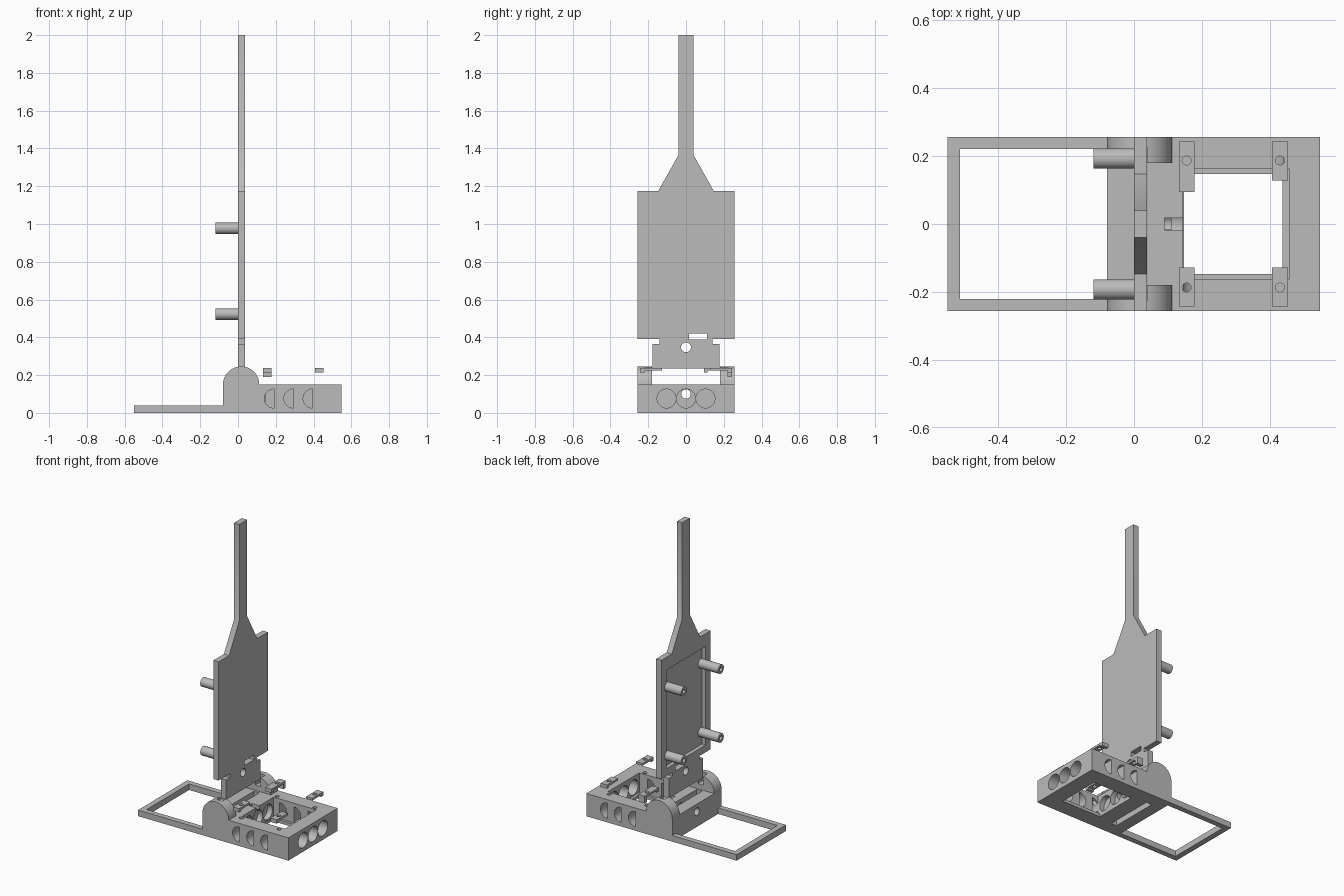
import bpy, bmesh, math
from mathutils import Matrix, Vector

if "Cube" in bpy.data.objects:
    bpy.data.objects.remove(bpy.data.objects["Cube"], do_unlink=True)

grey = bpy.data.materials.new("plain grey")
grey.use_nodes = True
grey.diffuse_color = (0.5, 0.5, 0.5, 1)
grey.node_tree.nodes["Principled BSDF"].inputs["Base Color"].default_value = (0.5, 0.5, 0.5, 1)


def finish(name, bm):
    bmesh.ops.recalc_face_normals(bm, faces=bm.faces)
    mesh = bpy.data.meshes.new(name)
    bm.to_mesh(mesh)
    bm.free()
    mesh.materials.append(grey)
    obj = bpy.data.objects.new(name, mesh)
    bpy.context.collection.objects.link(obj)
    return obj


def box(name, x, y, z):
    bm = bmesh.new()
    bmesh.ops.create_cube(bm, size=1)
    for v in bm.verts:
        v.co = [(r[0] + r[1]) / 2 + c * (r[1] - r[0]) for c, r in zip(v.co, (x, y, z))]
    return finish(name, bm)


def prism(name, points, axis, lo, hi):
    """Extrude a profile along x (points are y, z) or along y (points are x, z)."""
    place = (lambda p, d: (d, p[0], p[1])) if axis == "x" else (lambda p, d: (p[0], d, p[1]))
    bm = bmesh.new()
    face = bm.faces.new([bm.verts.new(place(p, lo)) for p in points])
    ext = bmesh.ops.extrude_face_region(bm, geom=[face])
    shift = Vector(place((0, 0), hi - lo))
    bmesh.ops.translate(bm, vec=shift, verts=[g for g in ext["geom"] if isinstance(g, bmesh.types.BMVert)])
    return finish(name, bm)


def arc(cx, cz, r, start, end, steps=24):
    angles = [math.radians(start + (end - start) * i / steps) for i in range(steps + 1)]
    return [(cx + r * math.cos(a), cz + r * math.sin(a)) for a in angles]


def rod(name, centre, r, length, axis):
    turn = Matrix.Rotation(math.pi / 2, 4, "Y") if axis == "x" else Matrix()
    bm = bmesh.new()
    bmesh.ops.create_cone(bm, cap_ends=True, segments=32, radius1=r, radius2=r,
                          depth=length, matrix=Matrix.Translation(centre) @ turn)
    return finish(name, bm)


def cut(target, cutters):
    bpy.context.view_layer.objects.active = target
    for c in cutters:
        mod = target.modifiers.new("cut", "BOOLEAN")
        mod.operation, mod.solver, mod.object = "DIFFERENCE", "EXACT", c
        bpy.ops.object.modifier_apply(modifier=mod.name)
        bpy.data.objects.remove(c, do_unlink=True)


W = 0.257          # half width of the whole model
SIDES = (-1, 1)

# Flat open frame at the left end
frame = box("base_frame", (-0.55, -0.08), (-W, W), (0, 0.04))
cut(frame, [box("cutter", (-0.512, 0), (-0.221, 0.221), (-1, 1))])

# Base housing with stepped opening, hinge slot and pin hole
base = box("base_housing", (-0.08, 0.548), (-W, W), (0, 0.15))
cutters = [
    box("cutter", (0.147, 0.438), (-0.147, 0.147), (-1, 1)),
    box("cutter", (0.145, 0.456), (-0.164, 0.164), (0.02, 1)),
    box("cutter", (0, 0.04), (-0.165, 0.165), (-1, 1)),
    rod("cutter", (0, 0, 0.1), 0.025, 0.4, "x"),
    box("cutter", (0.09, 0.16), (-0.017, 0.017), (0.12, 1)),
]
# Three round tunnels through the end wall
for y in (-0.103, 0, 0.103):
    cutters.append(rod("cutter", (0.35, y, 0.076), 0.05, 0.48, "x"))
# Half-round vents, facing opposite ways on the two sides
for x in (0.19, 0.293, 0.395):
    cutters.append(prism("cutter", arc(x, 0.076, 0.05, 90, 270), "y", -0.3, -0.15))
    cutters.append(prism("cutter", arc(x, 0.076, 0.05, -90, 90), "y", 0.15, 0.3))
# Screw holes in the top
for x in (0.155, 0.43):
    for s in SIDES:
        cutters.append(rod("cutter", (x, s * 0.187, 0.15), 0.013, 0.1, "z"))
cut(base, cutters)

# Rounded hinge ears, slotted on the inside for the paddle
for s, side in zip(SIDES, ("right", "left")):
    y0, y1 = sorted((s * 0.18, s * W))
    ear = prism("hinge_ear_" + side, arc(0.0165, 0.15, 0.096, 0, 180), "y", y0, y1)
    y0, y1 = sorted((s * 0.1, s * 0.225))
    cut(ear, [box("cutter", (0, 0.04), (y0, y1), (0.185, 1))])

# Upright paddle: hinge tab, neck, wide panel, taper and handle
half = [(0.178, 0.235), (0.178, 0.365), (0.14, 0.365), (0.14, 0.392), (W, 0.392),
        (W, 1.175), (0.147, 1.175), (0.04, 1.365), (0.04, 2)]
paddle = prism("paddle", half + [(-y, z) for y, z in reversed(half)], "x", 0, 0.038)
cut(paddle, [
    box("cutter", (-1, 0.01 + 0.016), (-0.205, 0.205), (0.44, 1.09)),
    box("cutter", (-1, 1), (0.015, 0.112), (0.388, 0.42)),
    rod("cutter", (0, 0, 0.347), 0.026, 1, "x"),
])

# Four hollow standoffs on the back of the panel
standoffs = []
for z, level in ((0.523, "lower"), (0.977, "upper")):
    for s, side in zip(SIDES, ("right", "left")):
        post = rod("standoff_%s_%s" % (level, side), (-0.045, s * 0.193, z), 0.03, 0.15, "x")
        cut(post, [rod("cutter", (-0.12, s * 0.193, z), 0.014, 0.12, "x")])
        standoffs.append(post)

# Four retaining clips above the housing, each with a foot and a screw hole
for x, place in ((0.155, "inner"), (0.43, "outer")):
    for s, side in zip(SIDES, ("right", "left")):
        tall = place == "inner" and s > 0
        reach = 0.095 if tall else 0.128
        xs = (x - 0.023, x + 0.023)
        clip_name = "clip_%s_%s" % (place, side)
        clip = box(clip_name, xs, sorted((s * reach, s * 0.243)), (0.224, 0.238))
        cut(clip, [rod("cutter", (x, s * 0.187, 0.23), 0.013, 0.1, "z")])
        foot = 0.19 if place == "inner" and s > 0 else 0.213
        box(clip_name + "_foot", xs, sorted((s * 0.22, s * 0.243)), (foot, 0.226))
        if tall:
            box(clip_name + "_lip", xs, (reach, reach + 0.02), (0.213, 0.226))

# Smooth the round surfaces, keep the edges sharp
for obj in bpy.context.view_layer.objects:
    obj.select_set(obj.type == "MESH")
bpy.context.view_layer.objects.active = base
bpy.ops.object.shade_smooth_by_angle(angle=math.radians(30))
